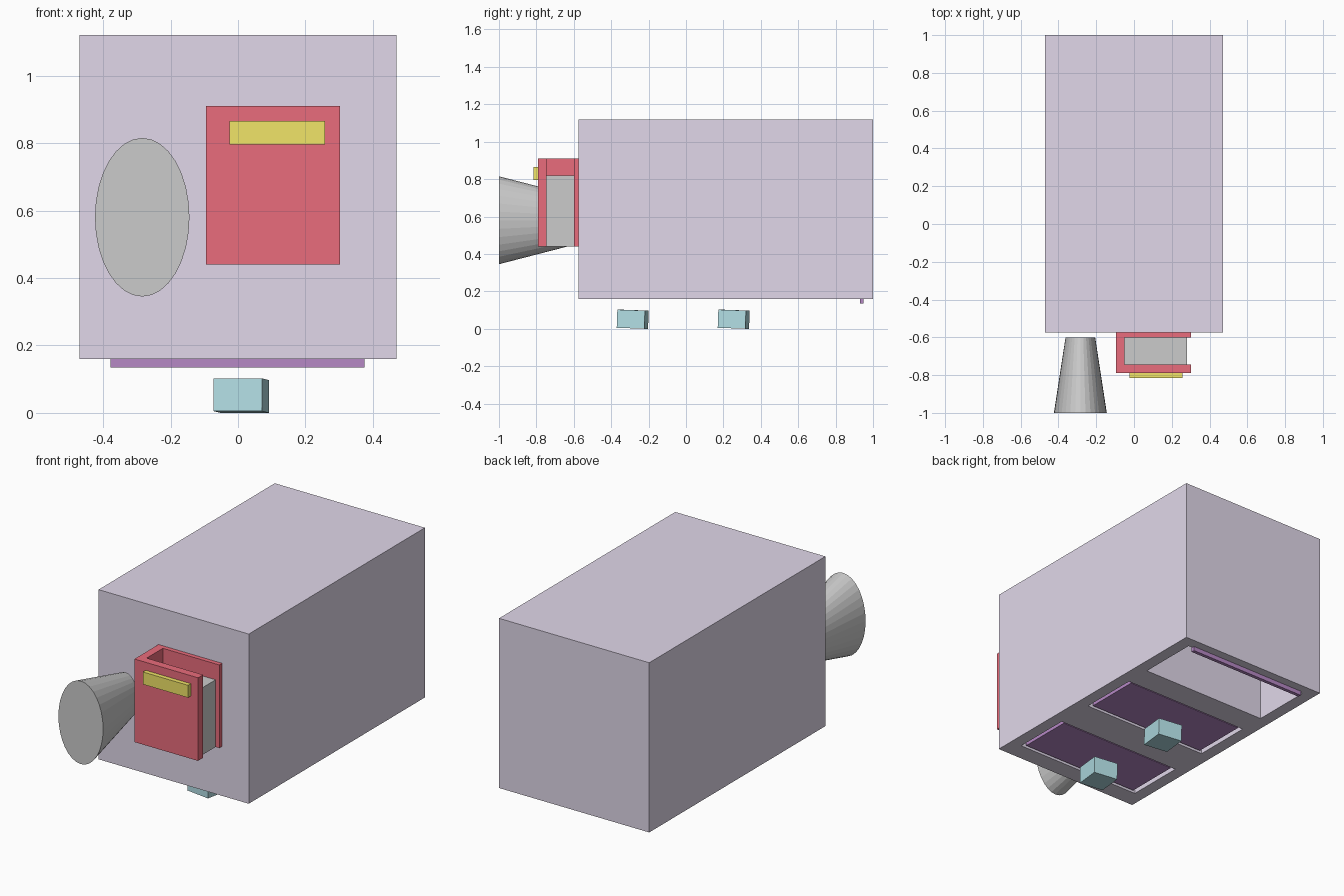
import bpy, bmesh
from math import radians
from mathutils import Matrix

if "Cube" in bpy.data.objects:
    bpy.data.objects.remove(bpy.data.objects["Cube"])


def material(name, rgb):
    m = bpy.data.materials.new(name)
    m.diffuse_color = (*rgb, 1)
    m.use_nodes = True
    m.node_tree.nodes["Principled BSDF"].inputs["Base Color"].default_value = m.diffuse_color
    return m


LAVENDER = material("lavender", (0.75, 0.685, 0.82))
PURPLE = material("purple", (0.47, 0.25, 0.56))
RED = material("red", (0.82, 0.15, 0.20))
YELLOW = material("yellow", (0.88, 0.78, 0.14))
TEAL = material("teal", (0.44, 0.72, 0.77))
PALE = material("pale_grey", (0.79, 0.81, 0.81))


def finish(name, bm, mat=None):
    bmesh.ops.recalc_face_normals(bm, faces=bm.faces)
    mesh = bpy.data.meshes.new(name)
    bm.to_mesh(mesh)
    bm.free()
    ob = bpy.data.objects.new(name, mesh)
    bpy.context.collection.objects.link(ob)
    if mat:
        mesh.materials.append(mat)
    return ob


def box(name, x, y, z, mat=None):
    """Box spanning the given (min, max) range on each axis."""
    bm = bmesh.new()
    bmesh.ops.create_cube(bm, size=1)
    for v in bm.verts:
        v.co = [(lo + hi) / 2 + c * (hi - lo) for c, (lo, hi) in zip(v.co, (x, y, z))]
    return finish(name, bm, mat)


# Main body with three deep wells open at the bottom
body = box("body", (-0.47, 0.47), (-0.575, 1.0), (0.16, 1.12), LAVENDER)
wells = [(-0.47, -0.13), (0.09, 0.435), (0.585, 0.935)]
for y in wells:
    cutter = box("well_cutter", (-0.40, 0.40), y, (0.10, 1.05), LAVENDER)
    cutter.hide_render = True
    mod = body.modifiers.new("well", "BOOLEAN")
    mod.operation = "DIFFERENCE"
    mod.solver = "EXACT"
    mod.object = cutter
    bpy.context.view_layer.objects.active = body
    bpy.ops.object.modifier_apply(modifier=mod.name)
    bpy.data.objects.remove(cutter)

# Two closed hatches and one swung up into its well
for i, (lo, hi) in enumerate(wells[:2]):
    box(f"closed_hatch_{i + 1}", (-0.378, 0.375), (lo + 0.012, hi - 0.012), (0.165, 0.187), PURPLE)
box("open_hatch", (-0.378, 0.375), (0.93, 0.95), (0.135, 0.455), PURPLE)

# Small blocks below the hatches, slightly turned and tilted
for i, y in enumerate((-0.285, 0.255)):
    block = box(f"dropped_block_{i + 1}", (-0.0725, 0.0725), (-0.0745, 0.0745), (-0.0485, 0.0485), TEAL)
    block.location = (0.01, y, 0.051)
    block.rotation_euler = (radians(-2), 0, radians(-8))

# Bracket on the front, open at the top and right
box("bracket_back", (-0.095, 0.303), (-0.60, -0.575), (0.44, 0.91), RED)
box("bracket_front", (-0.095, 0.303), (-0.79, -0.745), (0.44, 0.91), RED)
box("bracket_side", (-0.095, -0.05), (-0.745, -0.60), (0.44, 0.91), RED)
box("bracket_insert", (-0.05, 0.28), (-0.745, -0.60), (0.44, 0.82))
box("bracket_label", (-0.025, 0.258), (-0.815, -0.79), (0.795, 0.865), YELLOW)

# Flared oval horn
bm = bmesh.new()
bmesh.ops.create_cone(
    bm, cap_ends=True, segments=32, radius1=1.0, radius2=0.56, depth=0.40,
    matrix=Matrix.Translation((-0.284, -0.80, 0.58))
    @ Matrix.Diagonal((0.14, 1, 0.235, 1))
    @ Matrix.Rotation(radians(-90), 4, "X"))
finish("horn", bm, PALE)
